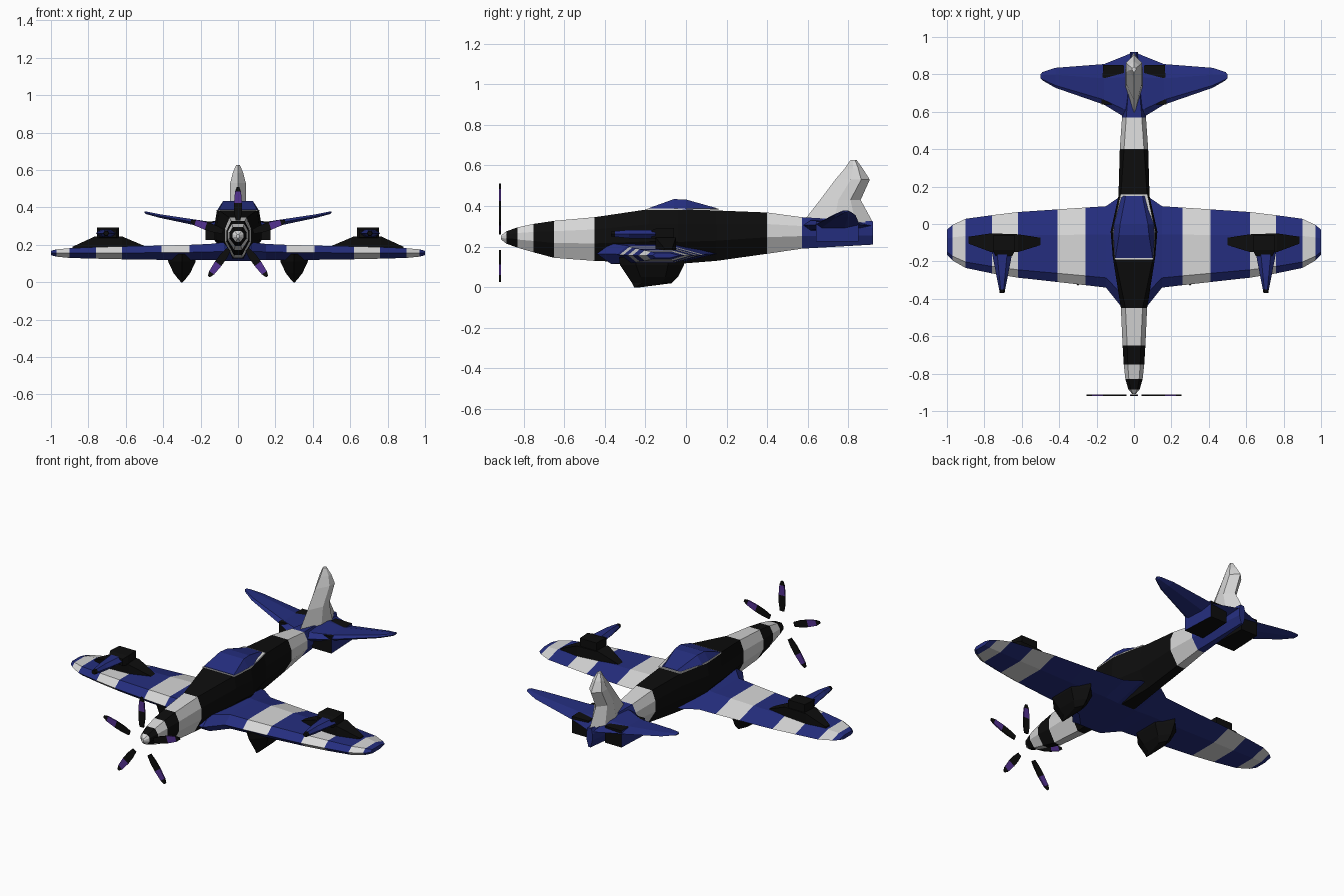
import bpy, bmesh, math
from mathutils import Vector, Matrix

if "Cube" in bpy.data.objects:
    bpy.data.objects.remove(bpy.data.objects["Cube"])

NAMES = ["navy blue", "pale grey", "black", "purple"]
COLS = [(0.018, 0.027, 0.21), (0.68, 0.68, 0.68), (0.004, 0.004, 0.004), (0.09, 0.032, 0.29)]
MATS = []
for n, c in zip(NAMES, COLS):
    m = bpy.data.materials.new(n)
    m.diffuse_color = (*c, 1)
    m.use_nodes = True
    m.node_tree.nodes["Principled BSDF"].inputs["Base Color"].default_value = m.diffuse_color
    MATS.append(m)
BLUE, GREY, BLACK, PURPLE = range(4)


def loft(name, rings, colour):
    """Skin a list of equal-length rings; colour is an index or rule(centre, normal)."""
    bm = bmesh.new()
    vs = [[bm.verts.new(p) for p in r] for r in rings]
    n = len(rings[0])
    for a, b in zip(vs, vs[1:]):
        for i in range(n):
            bm.faces.new((a[i], a[(i + 1) % n], b[(i + 1) % n], b[i]))
    bm.faces.new(vs[0])
    bm.faces.new(vs[-1])
    bmesh.ops.recalc_face_normals(bm, faces=bm.faces)
    for f in bm.faces:
        f.material_index = colour(f.calc_center_median(), f.normal) if callable(colour) else colour
    me = bpy.data.meshes.new(name)
    bm.to_mesh(me)
    bm.free()
    for m in MATS:
        me.materials.append(m)
    ob = bpy.data.objects.new(name, me)
    bpy.context.collection.objects.link(ob)
    return ob


def box_ring_y(y, x, hw, z0, z1):
    return [(x - hw, y, z0), (x + hw, y, z0), (x + hw, y, z1), (x - hw, y, z1)]


def foil_x(x, y0, y1, z0, z1):
    """Blunt six-sided wing section at a given x."""
    c, zm = y1 - y0, (z0 + z1) / 2
    return [(x, y0, zm), (x, y0 + .12 * c, z1), (x, y1 - .35 * c, z1),
            (x, y1, zm), (x, y1 - .35 * c, z0), (x, y0 + .12 * c, z0)]


def hex_z(z, x, y0, y1, hw, nose=.25):
    """Streamlined six-sided section at a given z."""
    ya, yb = y0 + nose * (y1 - y0), y1 - .25 * (y1 - y0)
    return [(x, y0, z), (x + hw, ya, z), (x + hw, yb, z), (x, y1, z), (x - hw, yb, z), (x - hw, ya, z)]


def mirrored(stations, ring):
    return [ring(-s[0], *s[1:]) for s in reversed(stations)] + [ring(*s) for s in stations if s[0] > 0]


def band(v, edges, colours):
    return next((c for e, c in zip(edges, colours) if v < e), colours[-1])


# fuselage: y, bottom, top, half width, top width factor
def fus_ring(y, z0, z1, hw, t):
    h = z1 - z0
    pts = [(.35, z0), (1, z0 + .4 * h), (1, z1 - .28 * h), (t, z1)]
    return [(hw * k, y, z) for k, z in pts] + [(-hw * k, y, z) for k, z in reversed(pts)]


FUS = [(-.91, .235, .255, .008, .6), (-.885, .215, .275, .03, .6), (-.83, .195, .295, .046, .6),
       (-.75, .172, .312, .055, .6), (-.65, .145, .327, .061, .6), (-.45, .13, .345, .07, .65),
       (-.18, .12, .385, .113, .9), (-.04, .115, .385, .125, .9), (.15, .13, .378, .083, .85),
       (.4, .165, .368, .076, .7), (.57, .19, .345, .064, .65), (.92, .21, .325, .02, .65)]
loft("fuselage", [fus_ring(*s) for s in FUS],
     lambda c, n: band(c.y, (-.884, -.83, -.75, -.65, -.45, .4, .57, 9),
                       (GREY, BLACK, GREY, BLACK, GREY, BLACK, GREY, BLUE)))

# canopy on a thin pale sill
loft("canopy_sill", [[(k * w, y, z) for k, z in ((-1, .38), (1, .38), (1, .387), (-1, .387))]
                     for y, w in ((-.19, .104), (-.04, .114), (.16, .072))], GREY)


def canopy_ring(y, base, top, z):
    return [(-base, y, .384), (base, y, .384), (top, y, z), (-top, y, z)]


loft("canopy", [canopy_ring(*s) for s in
                ((-.182, .104, .1, .39), (-.06, .112, .08, .434), (0, .108, .074, .432), (.15, .068, .045, .39))], BLUE)

# main wing with stripes: x, front, back, bottom, top
WING = [(0, -.44, .15, .115, .215), (.07, -.44, .15, .115, .215), (.15, -.34, .095, .12, .205),
        (.26, -.327, .088, .12, .2), (.41, -.31, .078, .12, .196), (.62, -.287, .064, .123, .192),
        (.76, -.264, .047, .126, .188), (.9, -.235, .028, .13, .182), (.97, -.195, -.005, .137, .176),
        (1, -.165, -.03, .145, .168)]


def wing_colour(c, n):
    col = band(abs(c.x), (.26, .41, .62, .76, .9, .97, 9), (BLUE, GREY, BLUE, GREY, BLUE, GREY, BLUE))
    return BLUE if n.z < 0 and abs(c.x) < .6 else col


loft("main_wing", mirrored(WING, foil_x), wing_colour)

# tailplane
TAIL = [(0, .57, .92, .275, .33), (.06, .577, .895, .28, .33), (.16, .638, .855, .29, .325),
        (.42, .728, .835, .345, .364), (.49, .768, .812, .364, .378), (.5, .78, .8, .37, .378)]
loft("tailplane", mirrored(TAIL, foil_x), BLUE)

# tail fin
FIN = [(.32, .575, .92, .045), (.43, .66, .86, .042), (.53, .735, .905, .042), (.585, .782, .87, .028),
       (.627, .81, .84, .01)]
loft("tail_fin", [hex_z(z, 0, a, b, w, .45) for z, a, b, w in FIN], GREY)

for s, side in ((1, "right"), (-1, "left")):
    # tail pod under the tailplane root
    loft(side + "_tail_pod", [box_ring_y(.64, s * .11, .065, .225, .325), box_ring_y(.85, s * .11, .055, .225, .325)],
         lambda c, n: BLUE if n.x * s > .8 else BLACK)

    # wheel spat
    loft(side + "_wheel_spat", [hex_z(z, s * .3, a, b, w) for z, a, b, w in
                                ((.15, -.33, -.01, .078), (.11, -.325, -.01, .073), (.05, -.285, -.04, .045),
                                 (.02, -.265, -.07, .022), (0, -.255, -.225, .004))], BLACK)

    # gun mount: swept base, raised block, tapered barrel
    def base_ring(x, y0, y1, z):
        return [(s * x, y0, .16), (s * x, y1, .16), (s * x, y1, z), (s * x, y0, z)]
    loft(side + "_gun_base", [base_ring(*r) for r in
                              ((.49, -.11, -.075, .19), (.62, -.15, -.055, .245),
                               (.765, -.15, -.05, .245), (.885, -.105, -.068, .19))], BLACK)
    loft(side + "_gun_block", [box_ring_y(-.17, s * .695, .045, .24, .28), box_ring_y(-.14, s * .695, .06, .235, .292),
                               box_ring_y(-.06, s * .695, .055, .235, .292)], BLACK)

    def barrel_ring(y, r):
        return [(s * .705 + r * math.cos(a), y, .262 + min(r, .024) * math.sin(a))
                for a in (math.pi * k / 3 for k in range(6))]
    loft(side + "_gun_barrel", [barrel_ring(*r) for r in
                                ((-.37, .013), (-.35, .016), (-.28, .03), (-.15, .055))],
         lambda c, n: BLACK if c.y < -.35 else BLUE)

# five propeller blades
for i in range(5):
    rings = [[(-w, -.004, r), (w, -.004, r), (w, .004, r), (-w, .004, r)]
             for r, w in ((.085, .013), (.13, .02), (.18, .021), (.24, .016), (.265, .006))]
    turn = Matrix.Translation((0, -.916, .245)) @ Matrix.Rotation(math.tau * i / 5, 4, 'Y')
    blade = loft("propeller_blade_%d" % (i + 1), rings, lambda c, n: PURPLE if .18 < c.z < .24 else BLACK)
    blade.data.transform(turn)
